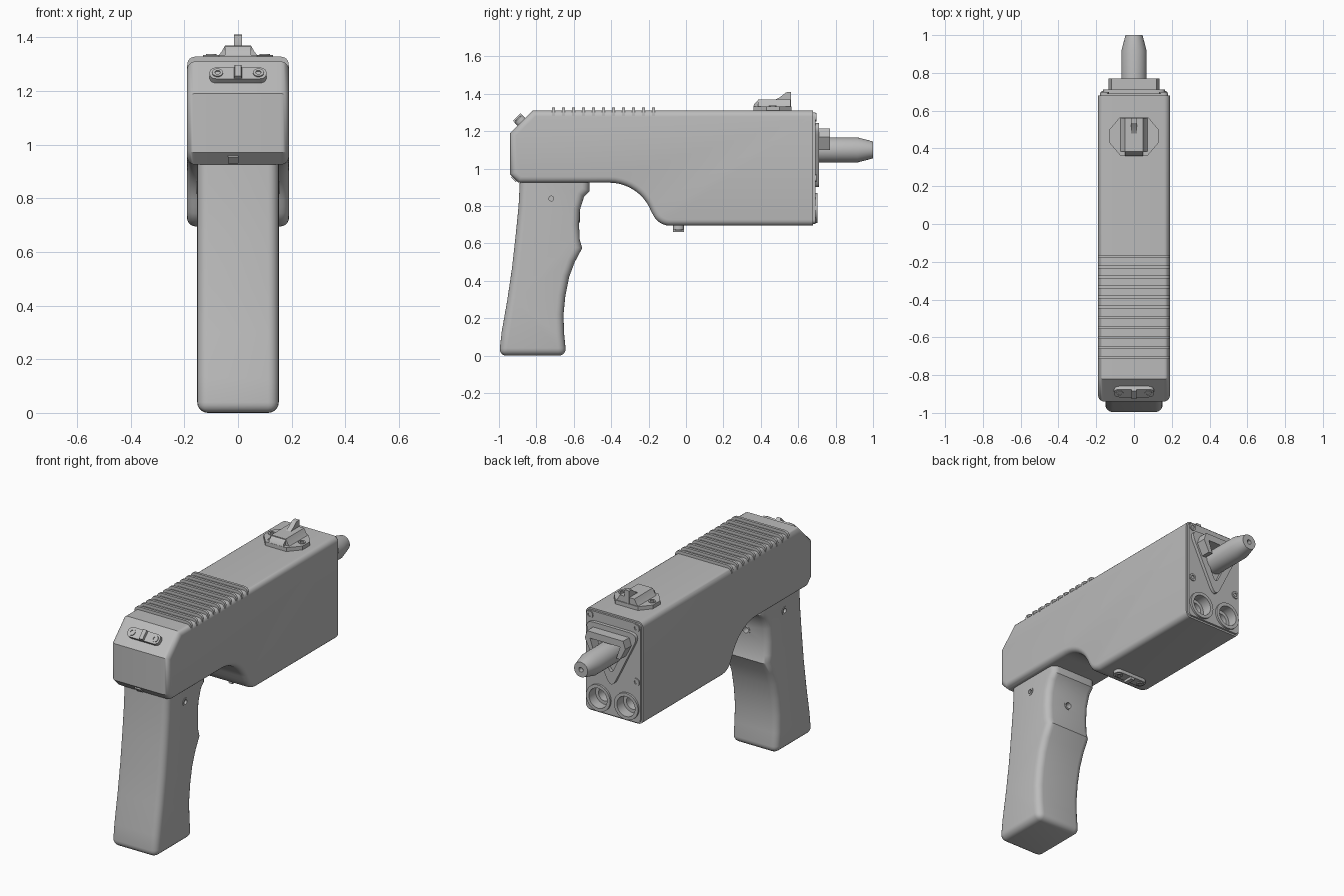
import bpy, bmesh, math
from mathutils import Vector, Matrix

if "Cube" in bpy.data.objects:
    bpy.data.objects.remove(bpy.data.objects["Cube"])

grey = bpy.data.materials.new("matte_grey")
grey.use_nodes = True
grey.diffuse_color = (0.5, 0.5, 0.5, 1)
grey.node_tree.nodes["Principled BSDF"].inputs["Base Color"].default_value = (0.5, 0.5, 0.5, 1)


def finish(name, bm, matrix=None):
    bmesh.ops.recalc_face_normals(bm, faces=bm.faces)
    mesh = bpy.data.meshes.new(name)
    bm.to_mesh(mesh)
    bm.free()
    mesh.materials.append(grey)
    obj = bpy.data.objects.new(name, mesh)
    bpy.context.collection.objects.link(obj)
    if matrix:
        obj.matrix_world = matrix
    return obj


def prism(name, pts, axis, a, b, bevel=0, rule=None, matrix=None):
    """Extrude a 2D outline along an axis, optionally rounding chosen edges."""
    place = {"x": lambda p, t: (t, p[0], p[1]),
             "y": lambda p, t: (p[0], t, p[1]),
             "z": lambda p, t: (p[0], p[1], t)}[axis]
    bm = bmesh.new()
    lo = [bm.verts.new(place(p, a)) for p in pts]
    hi = [bm.verts.new(place(p, b)) for p in pts]
    bm.faces.new(lo)
    bm.faces.new(hi)
    for i in range(len(pts)):
        j = (i + 1) % len(pts)
        bm.faces.new((lo[i], lo[j], hi[j], hi[i]))
    bmesh.ops.recalc_face_normals(bm, faces=bm.faces)
    if bevel:
        edges = [e for e in bm.edges if rule(e.verts[0].co, e.verts[1].co)]
        bmesh.ops.bevel(bm, geom=edges, offset=bevel, segments=5, profile=0.5,
                        affect='EDGES', clamp_overlap=True)
    return finish(name, bm, matrix)


def lathe(name, profile, loc, direction, steps=40, matrix=None):
    """Turn a closed (radius, height) outline around a direction."""
    bm = bmesh.new()
    vs = [bm.verts.new((r, 0, t)) for r, t in profile]
    es = [bm.edges.new((vs[i], vs[(i + 1) % len(vs)])) for i in range(len(vs))
          if profile[i][0] or profile[(i + 1) % len(vs)][0]]
    bmesh.ops.spin(bm, geom=vs + es, axis=(0, 0, 1), cent=(0, 0, 0),
                   angle=math.tau, steps=steps)
    bmesh.ops.remove_doubles(bm, verts=bm.verts, dist=1e-5)
    local = Matrix.Translation(loc) @ Vector(direction).to_track_quat('Z', 'Y').to_matrix().to_4x4()
    return finish(name, bm, matrix @ local if matrix else local)


def tube(name, outer, inner, height, loc, direction, matrix=None, depth=0.01):
    return lathe(name, [(inner, -depth), (outer, -depth), (outer, height), (inner, height)],
                 loc, direction, 32, matrix)


def bore(target, radius, depth, loc, direction):
    """Drill a blind hole into a part."""
    cutter = lathe("cutter", [(0, -depth), (radius, -depth), (radius, 0.05), (0, 0.05)],
                   loc, direction, 32)
    cutter.hide_render = True
    mod = target.modifiers.new("hole", 'BOOLEAN')
    mod.operation, mod.object, mod.solver = 'DIFFERENCE', cutter, 'EXACT'
    bpy.context.view_layer.objects.active = target
    bpy.ops.object.modifier_apply(modifier=mod.name)
    bpy.data.objects.remove(cutter)


def rounded(pts, r, n=6):
    """Round the corners of an outline."""
    out = []
    for i, p in enumerate(pts):
        p, a, b = Vector(p), Vector(pts[i - 1]), Vector(pts[(i + 1) % len(pts)])
        s, e = p + (a - p).normalized() * r, p + (b - p).normalized() * r
        for k in range(n + 1):
            t = k / n
            out.append(tuple(s * (1 - t) ** 2 + p * 2 * t * (1 - t) + e * t * t))
    return out


def rect(x, z0, z1):
    return [(-x, z0), (x, z0), (x, z1), (-x, z1)]


def arc(cy, cz, r, a0, a1, n=10):
    return [(cy + r * math.cos(math.radians(a0 + (a1 - a0) * k / n)),
             cz + r * math.sin(math.radians(a0 + (a1 - a0) * k / n))) for k in range(n + 1)]


# Housing: stepped side outline with rounded long edges
END = 0.68
outline = [(END, 0.695), (END, 1.31), (-0.82, 1.31), (-0.94, 1.19), (-0.94, 0.97), (-0.895, 0.925)]
outline += arc(-0.41, 0.685, 0.24, 90, 20) + arc(-0.085, 0.795, 0.1, 205, 270)
body = prism("housing", outline, "x", -0.19, 0.19, 0.032,
             lambda p, q: abs(p.x - q.x) < 1e-4 and min(p.y, q.y) < END - 0.01)
end_plate = prism("end_plate", rounded(rect(0.18, 0.705, 1.3), 0.025), "y", END - 0.01, 0.692)

# Grip with finger shelf
back = [(-0.64, 0.0), (-0.652, 0.12), (-0.655, 0.22), (-0.645, 0.32), (-0.625, 0.42),
        (-0.595, 0.5), (-0.555, 0.575), (-0.568, 0.62), (-0.572, 0.7), (-0.567, 0.78),
        (-0.545, 0.85), (-0.515, 0.88), (-0.515, 0.96)]
front = [(-0.887, 0.96), (-0.895, 0.8), (-0.91, 0.65), (-0.93, 0.47), (-0.955, 0.3), (-0.985, 0.13), (-1.0, 0.0)]
grip = prism("grip", back + front, "x", -0.152, 0.152, 0.04,
             lambda p, q: (abs(p.x - q.x) < 1e-4 and min(p.z, q.z) < 0.95)
             or max(p.z, q.z) < 0.01)
for s in (-1, 1):
    bore(grip, 0.013, 0.04, (s * 0.152, -0.72, 0.84), (s, 0, 0))
    tube("grip_screw_rim", 0.024, 0.013, 0.003, (s * 0.152, -0.72, 0.84), (s, 0, 0))
bore(grip, 0.018, 0.04, (0, -0.57, 0.74), (0, 1, 0))
tube("trigger_rim", 0.028, 0.018, 0.004, (0, -0.571, 0.74), (0, 1, 0))

# Raised ribs across the top
for i in range(11):
    y = -0.708 + i * 0.0535
    prism("top_rib", rounded(rect(0.1895, 1.2, 1.328), 0.035), "y", y - 0.008, y + 0.008)

# Twin ports and corner screws on the end plate
for s in (-1, 1):
    port = (s * 0.093, 0.692, 0.79)
    for part in (body, end_plate):
        bore(part, 0.06, 0.1, port, (0, 1, 0))
    tube("port_ring", 0.08, 0.06, 0.012, port, (0, 1, 0))
    tube("port_inner_ring", 0.06, 0.04, -0.05, port, (0, 1, 0), depth=0.1)
    for z in (0.95, 1.275):
        tube("plate_screw", 0.022, 0.011, 0.006, (s * 0.155, 0.692, z), (0, 1, 0))


# Triangular nozzle mount: flat frame, then a raised hood around its upper half
def triangle(w, top, tip, r):
    return rounded([(-w, top), (w, top), (0, tip)], r)


def ring(name, outer, inner, y0, y1):
    bm = bmesh.new()
    loops = [[bm.verts.new((x, y, z)) for x, z in pts]
             for pts, y in ((outer, y0), (outer, y1), (inner, y1), (inner, y0))]
    n = len(outer)
    for a in range(4):
        for i in range(n):
            j = (i + 1) % n
            bm.faces.new((loops[a][i], loops[a][j], loops[a - 3][j], loops[a - 3][i]))
    return finish(name, bm)


ring("mount_frame", triangle(0.185, 1.245, 0.87, 0.07), triangle(0.115, 1.195, 0.96, 0.04),
     0.685, 0.712)
prism("mount_hood", [(-0.135, 1.17), (-0.12, 1.215), (0.12, 1.215), (0.135, 1.17), (0.1, 1.1),
                     (0.075, 1.1), (0.1, 1.175), (-0.1, 1.175), (-0.075, 1.1), (-0.1, 1.1)],
      "y", 0.69, 0.77)
lathe("nozzle", [(0, 0), (0.067, 0), (0.067, 0.225), (0.045, 0.308), (0.014, 0.308),
                 (0.014, 0.28), (0, 0.28)], (0, 0.692, 1.1), (0, 1, 0), 48)


# Small screwed lugs on the front slope and the underside
def lug(name, matrix):
    oval = rounded([(-0.106, -0.03), (0.106, -0.03), (0.106, 0.03), (-0.106, 0.03)], 0.03)
    prism(name + "_base", oval, "z", -0.02, 0.02, matrix=matrix)
    prism(name + "_rib", [(-0.016, 0.01), (0.016, 0.01), (0.012, 0.034), (-0.012, 0.034)],
          "y", -0.028, 0.03, matrix=matrix)
    for s in (-1, 1):
        tube(name + "_screw", 0.02, 0.01, 0.005, (s * 0.076, 0, 0.02), (0, 0, 1), matrix)


lug("front_lug", Matrix.Translation((0, -0.882, 1.252)) @ Matrix.Rotation(math.radians(45), 4, 'X'))
lug("bottom_lug", Matrix.Translation((0, -0.04, 0.695)) @ Matrix.Rotation(math.pi, 4, 'X'))

# Small indicator in the lower front slope
prism("front_indicator", rounded(rect(0.02, -0.018, 0.018), 0.006), "y", -0.01, 0.006,
      matrix=Matrix.Translation((-0.018, -0.918, 0.946)) @ Matrix.Rotation(math.radians(-135), 4, 'X'))

# Sight: flanged base, sloped block and a rear fin
prism("sight_base", [(-0.07, 0.36), (0.07, 0.36), (0.13, 0.43), (0.13, 0.5), (0.075, 0.565),
                     (-0.075, 0.565), (-0.13, 0.5), (-0.13, 0.43)], "z", 1.3, 1.333)
prism("sight_block", [(-0.075, 1.33), (0.075, 1.33), (0.062, 1.345), (0.048, 1.37),
                      (-0.048, 1.37), (-0.062, 1.345)], "y", 0.385, 0.56)
prism("sight_ramp", [(0.36, 1.33), (0.39, 1.33), (0.39, 1.37), (0.365, 1.345)], "x", -0.048, 0.048)
prism("sight_fin", [(0.46, 1.36), (0.5, 1.38), (0.535, 1.408), (0.562, 1.41), (0.562, 1.33), (0.46, 1.33)],
      "x", -0.015, 0.015)
for s in (-1, 1):
    tube("sight_screw", 0.02, 0.011, 0.005, (s * 0.1, 0.465, 1.333), (0, 0, 1))

# Smooth shading with sharp edges kept
bpy.ops.object.select_all(action='DESELECT')
for obj in bpy.context.scene.objects:
    if obj.type == 'MESH':
        obj.select_set(True)
        bpy.context.view_layer.objects.active = obj
bpy.ops.object.shade_smooth_by_angle(angle=math.radians(32))
